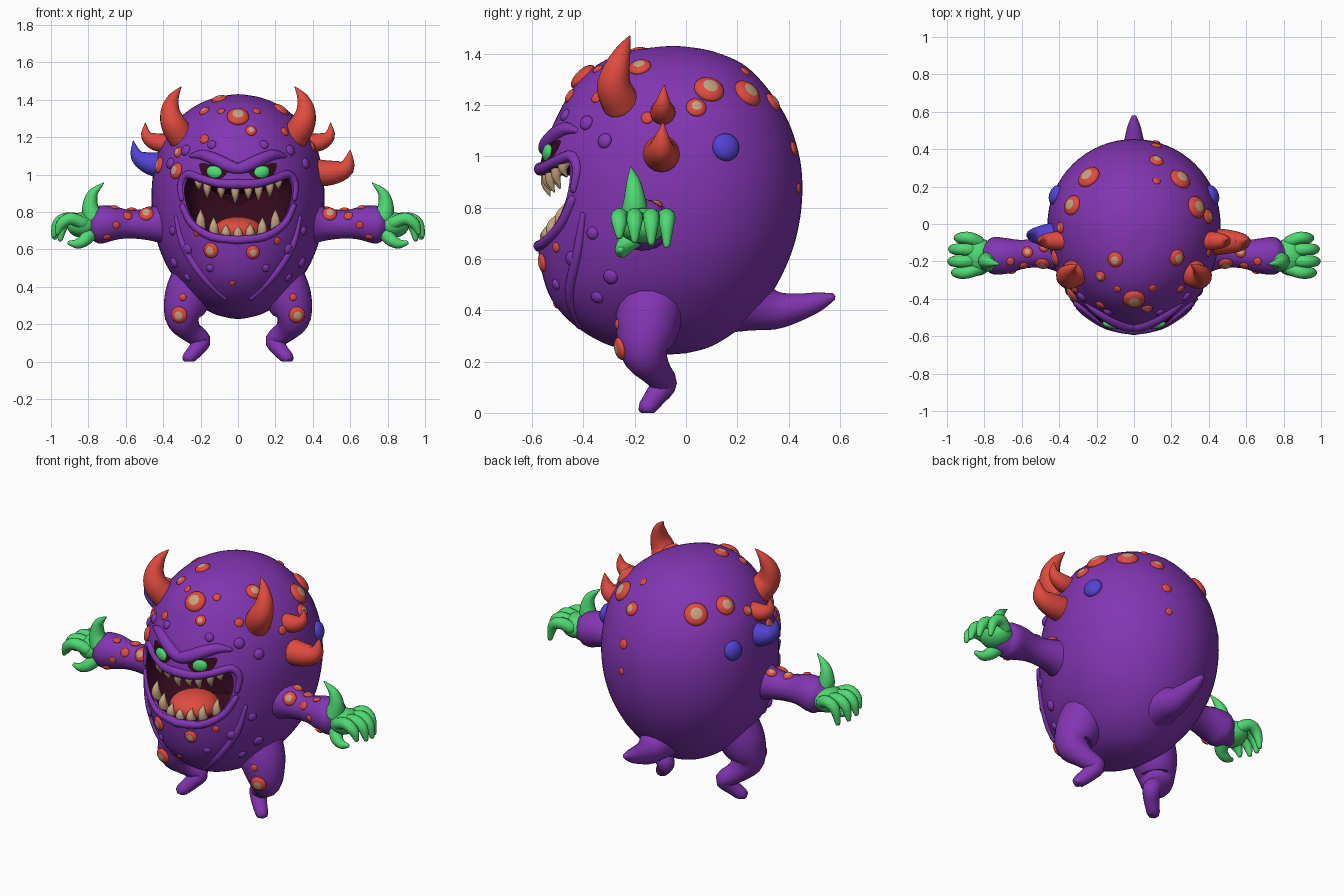
import bpy, bmesh, math
from mathutils import Vector, Matrix
from mathutils.bvhtree import BVHTree

if "Cube" in bpy.data.objects:
    bpy.data.objects.remove(bpy.data.objects["Cube"])

def mat(name, r, g, b):
    m = bpy.data.materials.new(name)
    m.diffuse_color = (r, g, b, 1)
    m.use_nodes = True
    m.node_tree.nodes["Principled BSDF"].inputs["Base Color"].default_value = m.diffuse_color
    return m

PURPLE = mat("purple skin", .225, .036, .45)
RED = mat("red", .74, .07, .05)
GREEN = mat("green", .08, .70, .17)
TAN = mat("tan", .56, .37, .22)
DARK = mat("dark maroon", .035, .003, .013)
BLUE = mat("blue", .085, .055, .64)

def finish(name, bm, *mats):
    bmesh.ops.recalc_face_normals(bm, faces=bm.faces)
    me = bpy.data.meshes.new(name)
    bm.to_mesh(me)
    bm.free()
    for m in mats:
        me.materials.append(m)
    o = bpy.data.objects.new(name, me)
    bpy.context.collection.objects.link(o)
    return o

def smooth_rows(rows, steps):
    """Catmull-Rom interpolation of number rows."""
    out, n = [], len(rows)
    for i in range(n - 1):
        p = [rows[max(0, min(n - 1, i + k))] for k in (-1, 0, 1, 2)]
        for s in range(steps):
            t = s / steps
            out.append([.5 * (2 * b + (c - a) * t + (2*a - 5*b + 4*c - d) * t*t + (3*b - a - 3*c + d) * t**3)
                        for a, b, c, d in zip(*p)])
    return out + [list(rows[-1])]

def skin_rings(bm, rings, start, end):
    rs = [[bm.verts.new(p) for p in r] for r in rings]
    n = len(rs[0])
    for a, b in zip(rs, rs[1:]):
        for i in range(n):
            bm.faces.new((a[i], a[(i + 1) % n], b[(i + 1) % n], b[i]))
    for r, p in ((rs[0], start), (rs[-1], end)):
        v = bm.verts.new(p)
        for i in range(n):
            bm.faces.new((r[i], r[(i + 1) % n], v))

def add_tube(bm, nodes, side=1, seg=16, steps=4):
    """Round-ended tube through (x, y, z, radius) nodes."""
    rows = smooth_rows([(x * side, y, z, r) for x, y, z, r in nodes], steps)
    pts = [Vector(r[:3]) for r in rows]
    rad = [max(r[3], .002) for r in rows]
    tan = [(pts[min(i + 1, len(pts) - 1)] - pts[max(i - 1, 0)]).normalized() for i in range(len(pts))]
    q = Vector((0, 0, 1)).rotation_difference(tan[0])
    ring = lambda p, r: [p + q @ Vector((r * math.cos(a), r * math.sin(a), 0))
                         for a in (2 * math.pi * k / seg for k in range(seg))]
    rings = [ring(pts[0] - tan[0] * rad[0] * .6, rad[0] * .8)]
    for i, p in enumerate(pts):
        if i:
            q = tan[i - 1].rotation_difference(tan[i]) @ q
        rings.append(ring(p, rad[i]))
    rings.append(ring(pts[-1] + tan[-1] * rad[-1] * .65, rad[-1] * .75))
    skin_rings(bm, rings, pts[0] - tan[0] * rad[0], pts[-1] + tan[-1] * rad[-1])

def tube(name, nodes, m, side=1, **kw):
    bm = bmesh.new()
    add_tube(bm, nodes, side, **kw)
    return finish(name, bm, m)

def add_ball(bm, c, s, rot=Matrix(), u=24, v=14):
    mx = Matrix.Translation(c) @ rot @ Matrix.Diagonal((*s, 1))
    bmesh.ops.create_uvsphere(bm, u_segments=u, v_segments=v, radius=1, matrix=mx)

# Body: egg-like loft, rows of (z, half width, front y, back y)
profile = [(1.428, .03, -.09, -.01), (1.41, .13, -.22, .10), (1.36, .24, -.34, .22), (1.28, .335, -.43, .305),
           (1.18, .405, -.49, .375), (1.08, .44, -.535, .42), (.95, .46, -.572, .45), (.8, .46, -.58, .45),
           (.65, .435, -.577, .42), (.52, .385, -.555, .365), (.42, .32, -.51, .3), (.33, .24, -.42, .21),
           (.26, .14, -.29, .1), (.232, .04, -.13, 0)]
rings = []
for z, w, yf, yb in smooth_rows(profile, 4):
    c = (yf + yb) / 2 + .06 * w / .46
    ring = []
    for k in range(64):
        a = 2 * math.pi * k / 64
        s = math.sin(a)
        ring.append((w * math.cos(a), c + s * ((yb - c) if s > 0 else (c - yf)), z))
    rings.append(ring)
bm = bmesh.new()
skin_rings(bm, rings, (0, -.05, 1.43), (0, -.07, .227))
body = finish("body", bm, PURPLE, DARK)

# Mouth: tapered cutter leaves dark cavity walls
half = [(0, .925), (.1, .93), (.2, .957), (.26, .985), (.285, .93), (.275, .84), (.23, .75), (.14, .69), (0, .67)]
outline = half + [(-x, z) for x, z in half[-2:0:-1]]
outline = smooth_rows(outline + outline[:1], 3)[:-1]
bm = bmesh.new()
skin_rings(bm, [[(x * k, y, .83 + (z - .83) * k) for x, z in outline]
                for y, k in ((-.75, 1), (-.42, 1), (-.32, .92), (-.26, .7))], (0, -.75, .83), (0, -.24, .83))
for f in bm.faces:
    f.material_index = 1
cutter = finish("mouth_cutter", bm, PURPLE, DARK)
cutter.hide_render = True
mod = body.modifiers.new("mouth", 'BOOLEAN')
mod.operation, mod.solver, mod.object = 'DIFFERENCE', 'EXACT', cutter
dg = bpy.context.evaluated_depsgraph_get()
body.data = bpy.data.meshes.new_from_object(body.evaluated_get(dg))
body.modifiers.clear()
bpy.data.objects.remove(cutter)

# Tail, legs, arms
skin = [body, tube("tail", [(0, .1, .46, .16), (0, .25, .425, .11), (0, .35, .4, .075), (0, .45, .415, .052),
                            (0, .52, .435, .036), (0, .565, .45, .018)], PURPLE)]
for s, n in ((1, "right"), (-1, "left")):
    leg = tube(n + "_leg", [(.22, -.13, .46, .13), (.27, -.15, .34, .125), (.295, -.16, .235, .095),
                            (.255, -.12, .165, .062), (.195, -.085, .115, .05), (.22, -.115, .07, .043),
                            (.262, -.15, .022, .036)], PURPLE, s)
    for v in leg.data.vertices:
        v.co.z = max(v.co.z, 0)
    arm = tube(n + "_arm", [(.36, -.15, .74, .13), (.46, -.15, .735, .09), (.58, -.16, .735, .076),
                            (.68, -.17, .74, .095), (.75, -.17, .73, .1), (.785, -.17, .725, .08)], PURPLE, s)
    skin += [leg, arm]
    # Clawed hand: palm, four curled fingers, thumb
    bm = bmesh.new()
    add_ball(bm, (.83 * s, -.17, .73), (.085, .095, .068))
    for y, x, z in ((-.26, .965, .69), (-.2, .985, .675), (-.135, .98, .665), (-.075, .95, .655)):
        yb = -.17 + (y + .17) * .75
        add_tube(bm, [(.83, yb, .74, .035), (x - .07, y, .765, .033), (x - .02, y, .735, .029), (x, y, z, .014)],
                 s, seg=12)
    add_tube(bm, [(.79, -.2, .69, .045), (.82, -.24, .65, .034), (.86, -.25, .63, .026), (.9, -.255, .635, .013)],
             s, seg=12)
    finish(n + "_hand", bm, GREEN)
    tube(n + "_wrist_spike", [(.775, -.2, .77, .055), (.79, -.2, .83, .043), (.775, -.205, .9, .027),
                              (.718, -.215, .955, .003)], GREEN, s)
    # Head horns
    tube(n + "_top_horn", [(.3, -.25, 1.2, .075), (.345, -.28, 1.27, .068), (.362, -.27, 1.34, .052),
                           (.345, -.245, 1.41, .03), (.305, -.22, 1.468, .003)], RED, s)
    tube(n + "_middle_horn", [(.37, -.09, 1.17, .05), (.44, -.09, 1.175, .047), (.49, -.09, 1.21, .03),
                              (.495, -.085, 1.275, .003)], RED, s)
tube("right_side_horn", [(.4, -.095, 1.01, .075), (.5, -.095, 1.01, .065), (.58, -.095, 1.04, .045),
                         (.6, -.09, 1.13, .003)], RED)
tube("left_side_horn", [(-.39, -.06, 1.05, .07), (-.47, -.06, 1.06, .06), (-.54, -.06, 1.1, .036),
                        (-.56, -.05, 1.18, .003)], BLUE)

# Surface lookup: f = front (x, z), t = top (x, y), r / l = sides (y, z)
bm = bmesh.new()
for o in skin:
    bm.from_mesh(o.data)
tree = BVHTree.FromBMesh(bm)
bm.free()

def cast(view, a, b):
    org, d = {'f': ((a, -2, b), (0, 1, 0)), 't': ((a, b, 2), (0, 0, -1)), 'k': ((a, 2, b), (0, -1, 0)),
              'r': ((2, a, b), (-1, 0, 0)), 'l': ((-2, a, b), (1, 0, 0))}[view]
    return tree.ray_cast(Vector(org), Vector(d))[:2]

# Warts: squashed balls on the skin, big ones with a tan cap
def warts(name, m, items, h=.45, cap=True):
    bm = bmesh.new()
    for view, a, b, r in items:
        p, n = cast(view, a, b)
        if p is None:
            continue
        vs = bmesh.ops.create_uvsphere(bm, u_segments=16, v_segments=12, radius=1)['verts']
        if cap and r >= .03:
            for f in {f for v in vs for f in v.link_faces}:
                if f.calc_center_median().z > .88:
                    f.material_index = 1
        mx = Matrix.Translation(p) @ n.to_track_quat('Z', 'Y').to_matrix().to_4x4() @ Matrix.Diagonal((r, r, r * h, 1))
        bmesh.ops.transform(bm, verts=vs, matrix=mx)
    return finish(name, bm, m, TAN)

warts("front_warts", RED, [
    ('f', 0, 1.31, .06), ('f', -.18, 1.34, .03), ('t', -.1, -.19, .042), ('f', .07, 1.235, .03), ('t', .23, -.18, .045),
    ('f', .24, 1.34, .03), ('f', -.18, 1.19, .026), ('f', -.33, 1.02, .045), ('f', -.42, 1.05, .045),
    ('f', -.32, 1.12, .03), ('f', .25, 1.23, .025), ('f', .4, 1.15, .025), ('f', -.145, .595, .042),
    ('f', .08, .585, .037), ('f', .21, .645, .02), ('f', -.22, .69, .02), ('f', -.03, .42, .015),
    ('f', .1, 1.34, .022), ('f', -.09, 1.34, .02)])
warts("back_warts", RED, [
    ('r', .09, 1.26, .06), ('r', .04, 1.19, .04), ('r', .24, 1.245, .06), ('k', .12, 1.21, .04), ('k', .12, 1.33, .022),
    ('k', .12, 1.03, .028), ('k', .12, .875, .02), ('l', .25, 1.24, .065), ('l', .1, 1.26, .055), ('l', -.02, 1.2, .03)])
limb = [('f', .315, .25, .045), ('f', .295, .345, .02), ('f', .49, .79, .04), ('f', .59, .78, .025), ('f', .65, .73, .02),
        ('f', .7, .665, .022), ('t', .57, -.15, .03), ('t', .66, -.2, .022), ('t', .48, -.12, .03)]
warts("limb_warts", RED, limb + [(v, -a, b, r) for v, a, b, r in limb])
warts("blue_bumps", BLUE, [('r', .155, 1.035, .055), ('l', .155, 1.035, .055)], .6, False)
bumps = [('f', .27, .45, .025), ('f', .34, .53, .03), ('f', .27, .6, .03), ('f', .28, 1.13, .03), ('f', .36, 1.06, .03),
         ('f', .15, .5, .022), ('f', .35, .7, .025), ('f', .14, 1.16, .025)]
warts("skin_bumps", PURPLE, bumps + [(v, -a, b, r) for v, a, b, r in bumps], .6, False)

# Face ridges: brows, lips and cheek folds following the skin
def ridge(name, pts, side=1):
    tube(name, [(x, cast('f', x, z)[0].y + r * .2, z, r) for x, z, r in pts], PURPLE, side)

for s, n in ((1, "right"), (-1, "left")):
    ridge(n + "_brow", [(.0, 1.03, .03), (.05, 1.045, .036), (.12, 1.08, .034), (.19, 1.105, .028), (.25, 1.1, .012)], s)
    ridge(n + "_upper_lip", [(0, .95, .026), (.1, .953, .024), (.2, .98, .022), (.27, 1.0, .022), (.305, .95, .02),
                             (.3, .87, .015)], s)
    ridge(n + "_lower_lip", [(0, .65, .022), (.14, .668, .022), (.245, .735, .02), (.295, .83, .018)], s)
    ridge(n + "_cheek_fold", [(.33, .77, .012), (.29, .62, .02), (.19, .46, .02), (.07, .34, .014)], s)
    # Eye: dark socket plate on the skin with a green eyeball
    shape = smooth_rows([(.05, 1.02), (.08, .985), (.14, .975), (.19, 1.0), (.205, 1.06), (.13, 1.05), (.05, 1.02)], 4)[:-1]
    rings = []
    for k in (1, .75, .5, .25):
        hits = [cast('f', .13 + (x - .13) * k, 1.015 + (z - 1.015) * k)[0] for x, z in shape]
        rings.append([(p.x * s, p.y - .007, p.z) for p in hits])
    bm = bmesh.new()
    c = cast('f', .13, 1.015)[0]
    skin_rings(bm, rings, (c.x * s, c.y + .01, c.z), (c.x * s, c.y - .007, c.z))
    finish(n + "_eye_socket", bm, DARK)
    bm = bmesh.new()
    add_ball(bm, (.125 * s, c.y - .006, 1.012), (.046, .02, .034),
             Matrix.Rotation(s * .2, 4, 'Z') @ Matrix.Rotation(-s * .35, 4, 'Y'))
    finish(n + "_eye", bm, GREEN)

# Tongue
bm = bmesh.new()
add_ball(bm, (0, -.41, .7), (.135, .14, .075))
finish("tongue", bm, RED)

# Teeth along both rims
bm = bmesh.new()
def tooth(x, z, length, r):
    y = -.575 * math.sqrt(1 - (x / .46) ** 2) + .04
    add_tube(bm, [(x, y, z - length * .15, r), (x, y - .012, z + length * .45, r * .8), (x, y + .005, z + length, .003)],
             seg=10, steps=3)
for x, l in ((-.21, .055), (-.165, .085), (-.09, .07), (-.015, .09), (.055, .07), (.11, .085), (.17, .08), (.215, .055)):
    tooth(x, .935 + .9 * x * x, -l, .025)
for x, l in ((-.2, .085), (-.13, .075), (-.065, .055), (0, .055), (.065, .06), (.13, .075), (.2, .085)):
    tooth(x, .67 + 1.4 * x * x, l, .028)
finish("teeth", bm, TAN)

# Smooth shading with sharp edges kept
bpy.ops.object.select_all(action='SELECT')
bpy.context.view_layer.objects.active = body
bpy.ops.object.shade_smooth_by_angle(angle=math.radians(45))
